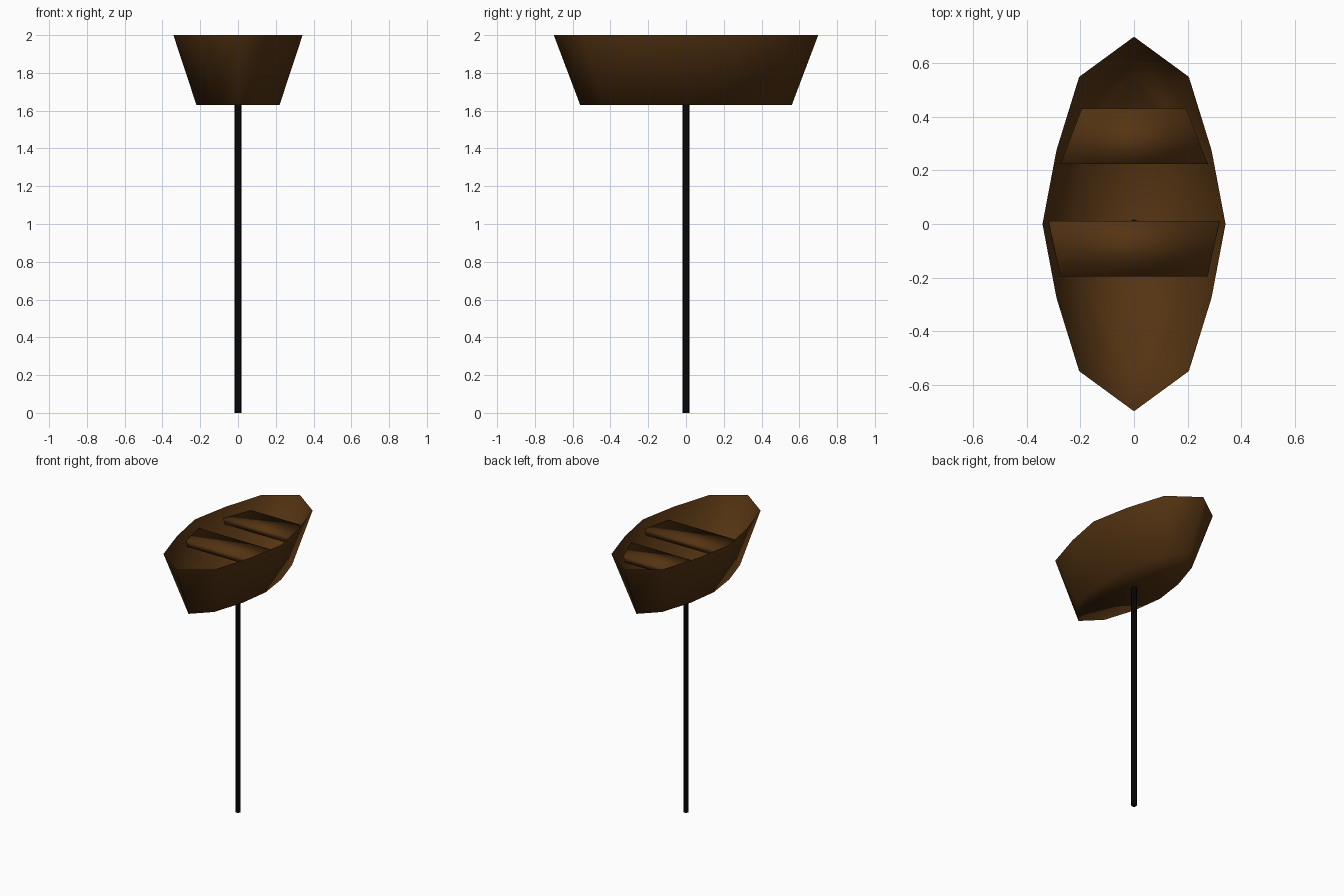
import bpy, bmesh

cube = bpy.data.objects.get("Cube")
if cube:
    bpy.data.objects.remove(cube)


def material(name, rgb):
    m = bpy.data.materials.new(name)
    m.use_nodes = True
    m.diffuse_color = (*rgb, 1)
    bsdf = next(n for n in m.node_tree.nodes if n.type == 'BSDF_PRINCIPLED')
    bsdf.inputs["Base Color"].default_value = (*rgb, 1)
    bsdf.inputs["Roughness"].default_value = 0.8
    return m


WOOD = material("dark brown wood", (0.09, 0.034, 0.006))
BLACK = material("black paint", (0.003, 0.003, 0.003))


def loft(name, lower, upper, z0, z1, mat, open_top=False):
    """Join two matching outlines into a smooth-shaded body."""
    bm = bmesh.new()
    low = [bm.verts.new((x, y, z0)) for x, y in lower]
    top = [bm.verts.new((x, y, z1)) for x, y in upper]
    n = len(low)
    for i in range(n):
        j = (i + 1) % n
        bm.faces.new((low[i], low[j], top[j], top[i]))
    bm.faces.new(low[::-1])
    if not open_top:
        bm.faces.new(top)
    for f in bm.faces:
        f.smooth = True
    mesh = bpy.data.meshes.new(name)
    bm.to_mesh(mesh)
    bm.free()
    mesh.materials.append(mat)
    obj = bpy.data.objects.new(name, mesh)
    bpy.context.collection.objects.link(obj)
    return obj


def outline(tip, side):
    """Full counter-clockwise outline from the front tip and half the left side."""
    left = side + [(x, -y) for x, y in side[-2::-1]]
    return [(0, -tip)] + left + [(0, tip)] + [(-x, y) for x, y in left[::-1]]


# Open boat hull, flaring from the flat bottom to the rim
rim = outline(0.70, [(0.205, -0.55), (0.29, -0.275), (0.342, 0)])
keel = outline(0.56, [(0.12, -0.44), (0.19, -0.22), (0.22, 0)])
loft("hull", keel, rim, 1.63, 2.0, WOOD, open_top=True)


# Tapered benches resting against the hull sides
def bench(name, y0, w0, y1, w1):
    def plan(inset):
        a, b = w0 - inset, w1 - inset
        return [(-a, y0), (a, y0), (b, y1), (-b, y1)]
    loft(name, plan(0.015), plan(0), 1.90, 1.94, WOOD)


bench("front_bench", -0.197, 0.275, 0.012, 0.32)
bench("rear_bench", 0.225, 0.275, 0.432, 0.195)

# Supporting pole
bpy.ops.mesh.primitive_cylinder_add(vertices=8, radius=0.018, depth=1.635,
                                    location=(0, 0, 0.8175))
pole = bpy.context.object
pole.name = "pole"
pole.data.materials.append(BLACK)
bpy.ops.object.shade_smooth_by_angle()
